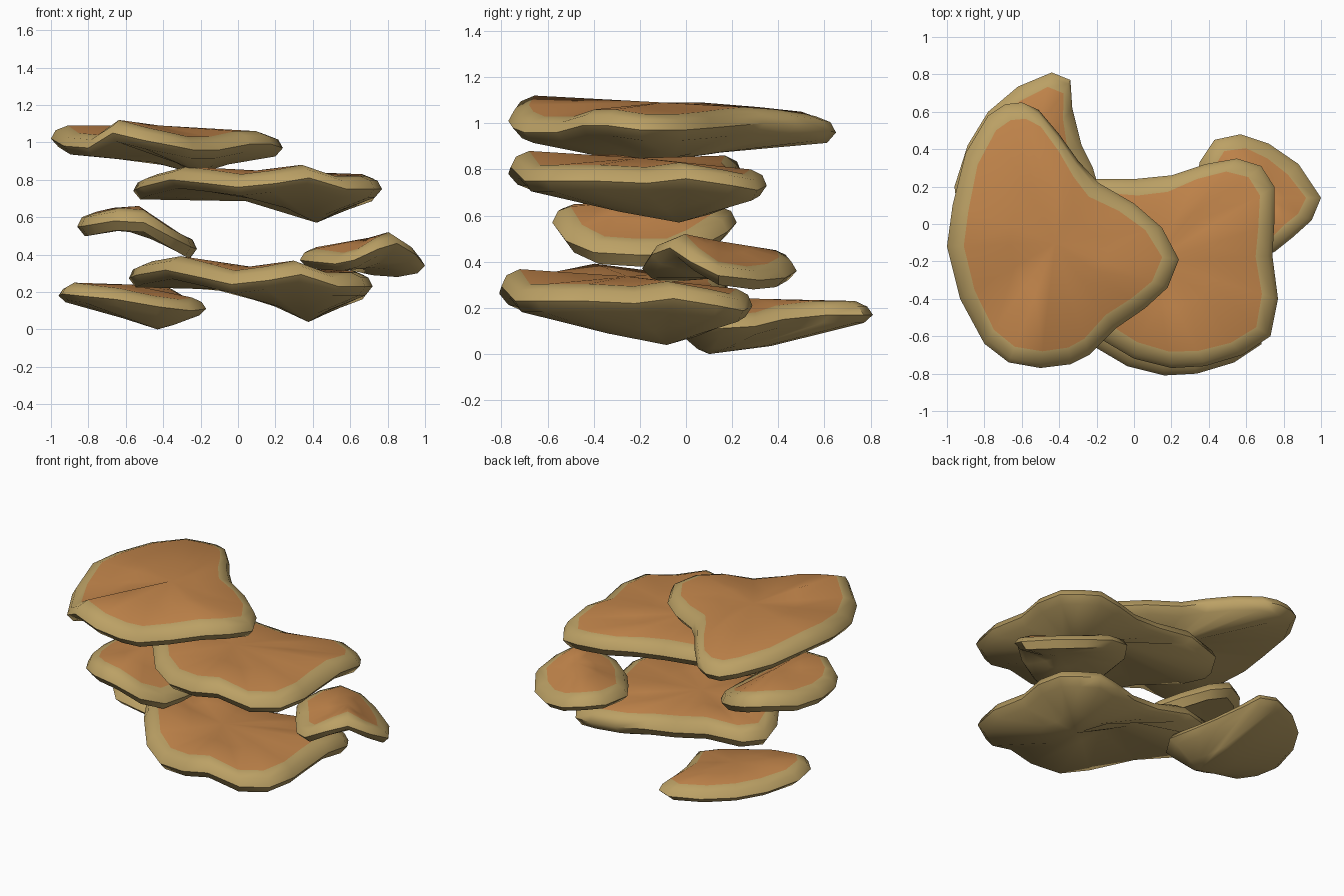
import bpy, bmesh
from mathutils import Vector

if "Cube" in bpy.data.objects:
    bpy.data.objects.remove(bpy.data.objects["Cube"])


def material(name, rgb):
    m = bpy.data.materials.new(name)
    m.diffuse_color = (*rgb, 1)
    m.use_nodes = True
    m.node_tree.nodes["Principled BSDF"].inputs["Base Color"].default_value = m.diffuse_color
    return m


ORANGE = material("orange cap", (0.54, 0.235, 0.07))
TAN = material("tan rim", (0.50, 0.355, 0.13))


def shelf(name, rim, crown, keel, t=0.045, h=0.07, inset=0.09,
          reach=0.42, scale=(1, 1, 1), move=(0, 0, 0)):
    """Lumpy bracket: rings from the keel, out round the rim, in to the crown."""
    crown, keel = Vector(crown), Vector(keel)
    pts = [Vector(p) for p in rim]

    def ring(d, dz):
        out = []
        for p in pts:
            v = crown - p
            v.z = 0
            out.append(p + v.normalized() * d + Vector((0, 0, dz)))
        return out

    def belly(p):
        # underside sags only near the trough that runs front to back
        q = p.lerp(keel, 0.6)
        w = 0.75 * max(0, 1 - abs(q.x - keel.x) / reach)
        q.z = p.z + (keel.z - p.z) * w
        return q

    low = ring(0.04, -t)
    edge = ring(inset, h)
    rings = [[belly(p) for p in low], low, pts,
             ring(0.025, t), edge,
             [p.lerp(crown, 0.5) for p in edge]]

    bm = bmesh.new()
    sc = Vector(scale)
    def add(p):
        return bm.verts.new(Vector(a * s + m for a, s, m in zip(p, sc, move)))
    vs = [[add(p) for p in r] for r in rings]
    bottom, top = add(keel), add(crown)
    n = len(pts)
    for i in range(n):
        j = (i + 1) % n
        bm.faces.new((bottom, vs[0][j], vs[0][i])).material_index = 1
        for k in range(len(vs) - 1):
            f = bm.faces.new((vs[k][i], vs[k][j], vs[k + 1][j], vs[k + 1][i]))
            f.material_index = 1 if k < 4 else 0
        bm.faces.new((vs[-1][i], vs[-1][j], top))
    bmesh.ops.recalc_face_normals(bm, faces=bm.faces)
    for f in bm.faces:
        f.smooth = True
    me = bpy.data.meshes.new(name)
    bm.to_mesh(me)
    bm.free()
    me.materials.append(ORANGE)
    me.materials.append(TAN)
    ob = bpy.data.objects.new(name, me)
    bpy.context.collection.objects.link(ob)
    bpy.context.view_layer.objects.active = ob
    bpy.ops.object.select_all(action='DESELECT')
    ob.select_set(True)
    bpy.ops.object.shade_smooth_by_angle(angle=0.9)


# highest shelf, left
shelf("top_shelf", [
    (-.6, .65, .96), (-.51, .61, .97), (-.4, .48, .99), (-.3, .34, 1.0),
    (-.19, .22, .99), (0, .11, .98), (.15, -.02, .97), (.24, -.19, .97),
    (.18, -.34, .99), (.06, -.45, .99), (-.1, -.56, .96), (-.24, -.7, .96),
    (-.34, -.75, .98), (-.5, -.77, 1.01), (-.67, -.74, 1.05), (-.8, -.64, .97),
    (-.93, -.4, .98), (-1.0, -.12, 1.02), (-.97, .1, 1.02), (-.9, .38, 1.0),
    (-.78, .58, .98), (-.69, .64, .96)],
    (-.42, -.1, 1.09), (-.22, -.15, .83))

# the two broad shelves share one outline, the lower one lifted on its left
broad = [
    (-.56, .05, .74), (-.52, -.12, .76), (-.36, -.38, .8), (-.17, -.62, .78),
    (0, -.72, .76), (.2, -.77, .78), (.38, -.76, .81), (.58, -.7, .75),
    (.73, -.6, .75), (.77, -.4, .75), (.74, -.17, .74), (.75, 0, .76),
    (.75, .2, .73), (.68, .31, .71), (.55, .35, .73), (.38, .32, .73),
    (.2, .26, .74), (0, .24, .76), (-.25, .24, .79), (-.48, .19, .76)]
lifted = [(x, y, z + .09 * max(0, -x)) for x, y, z in broad]
shelf("upper_broad_shelf", broad, (.1, -.2, .85), (.42, -.03, .57))
shelf("lower_broad_shelf", lifted, (.1, -.2, .85), (.42, -.03, .57),
      scale=(.98, .98, 1.06), move=(-.035, -.055, -.565))

# small drooping shelf, left
shelf("left_small_shelf", [
    (-.22, -.05, .43), (-.22, -.22, .43), (-.25, -.4, .44), (-.35, -.52, .49),
    (-.5, -.58, .57), (-.66, -.56, .58), (-.78, -.47, .56), (-.84, -.36, .55),
    (-.86, -.2, .55), (-.82, 0, .56), (-.7, .15, .58), (-.58, .22, .57),
    (-.45, .18, .53), (-.31, .07, .47)],
    (-.53, -.2, .66), (-.53, -.18, .54), t=.05, h=.07, inset=.08, reach=1)

# small domed shelf, right
shelf("right_small_shelf", [
    (.85, -.07, .46), (.95, .02, .4), (1.0, .14, .34), (.88, .32, .32),
    (.72, .43, .33), (.57, .48, .36), (.43, .45, .39), (.35, .33, .38),
    (.33, .14, .37), (.42, 0, .36), (.52, -.13, .35), (.62, -.19, .37),
    (.75, -.15, .43)],
    (.7, .14, .49), (.72, .16, .33), t=.04, h=.06, inset=.08, reach=1)

# lowest shelf, back left
shelf("bottom_shelf", [
    (-.17, .13, .11), (-.22, .3, .12), (-.28, .42, .15), (-.33, .62, .17),
    (-.34, .77, .17), (-.44, .81, .17), (-.62, .735, .17), (-.78, .6, .17),
    (-.89, .42, .17), (-.96, .2, .18), (-.94, .04, .19), (-.85, -.06, .18),
    (-.65, -.08, .16), (-.42, -.06, .12), (-.25, 0, .1)],
    (-.58, .3, .24), (-.43, .1, 0), t=.035, h=.06, inset=.08, reach=.8)
